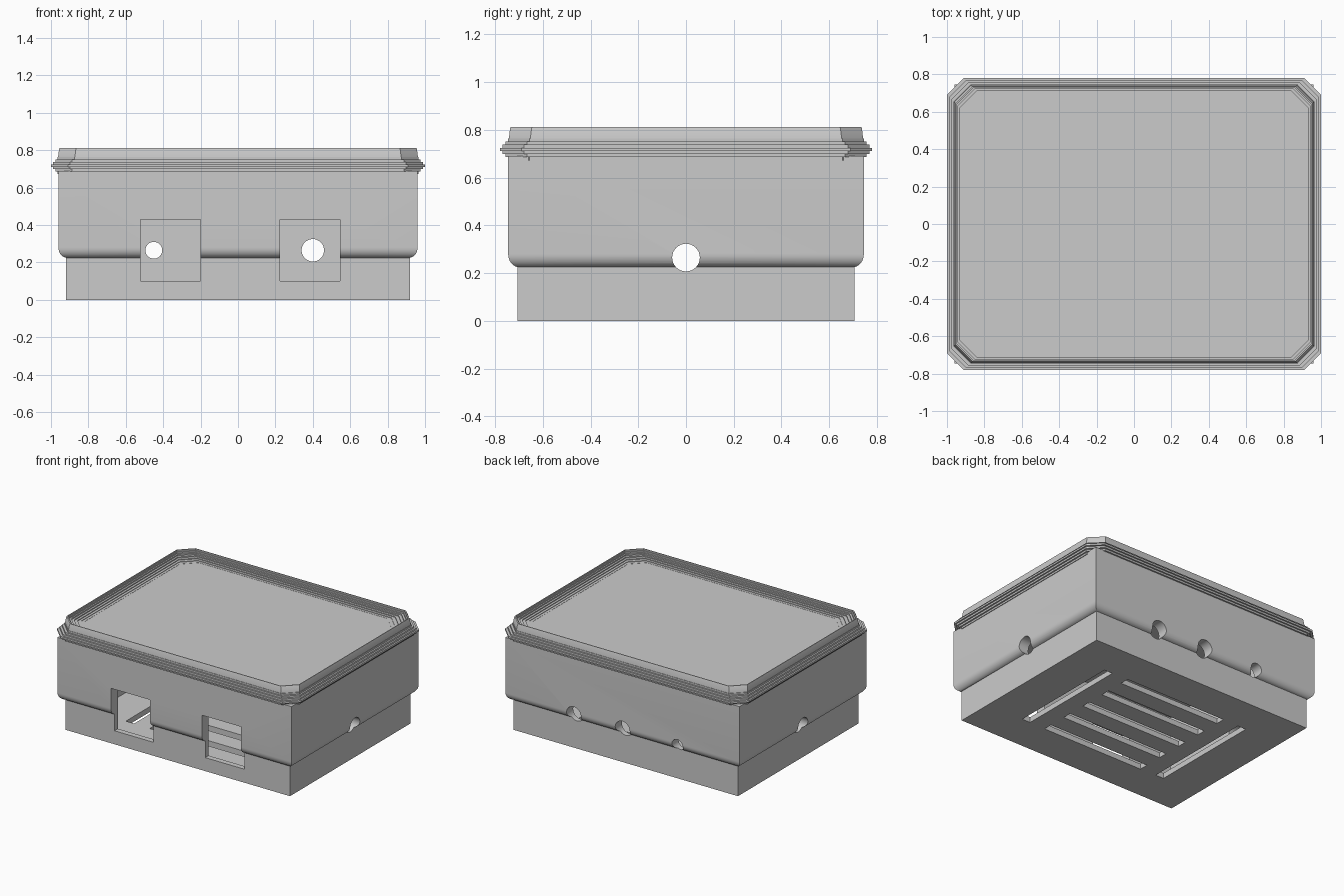
import bpy
import bmesh
from math import sin, cos, pi, radians
from mathutils import Matrix

default = bpy.data.objects.get("Cube")
if default:
    bpy.data.objects.remove(default, do_unlink=True)

grey = bpy.data.materials.new("plain grey")
grey.use_nodes = True
COLOUR = (0.6, 0.6, 0.6, 1)
grey.diffuse_color = COLOUR
grey.node_tree.nodes["Principled BSDF"].inputs["Base Color"].default_value = COLOUR


def make_object(name, bm):
    bmesh.ops.recalc_face_normals(bm, faces=bm.faces)
    mesh = bpy.data.meshes.new(name)
    bm.to_mesh(mesh)
    bm.free()
    mesh.materials.append(grey)
    obj = bpy.data.objects.new(name, mesh)
    bpy.context.collection.objects.link(obj)
    return obj


def outline(hx, hy, cut):
    """Rectangle outline, with cut corners when cut is above zero."""
    if cut == 0:
        return [(hx, hy), (-hx, hy), (-hx, -hy), (hx, -hy)]
    ax, ay = hx - cut, hy - cut
    return [(hx, ay), (ax, hy), (-ax, hy), (-hx, ay),
            (-hx, -ay), (-ax, -hy), (ax, -hy), (hx, -ay)]


def loft(name, hx, hy, profile, cut=0):
    """Stack outlines inset by each (inset, z) of the profile, capping both ends."""
    bm = bmesh.new()
    rings = [[bm.verts.new((x, y, z)) for x, y in outline(hx - inset, hy - inset, cut)]
             for inset, z in profile]
    for low, high in zip(rings, rings[1:]):
        for i in range(len(low)):
            j = (i + 1) % len(low)
            bm.faces.new((low[i], low[j], high[j], high[i]))
    bm.faces.new(rings[0])
    bm.faces.new(rings[-1])
    return make_object(name, bm)


def box(name, centre, size):
    bm = bmesh.new()
    bmesh.ops.create_cube(bm, size=1,
                          matrix=Matrix.Translation(centre) @ Matrix.Diagonal((*size, 1)))
    return make_object(name, bm)


def rod(name, centre, radius, length, axis):
    bm = bmesh.new()
    turn = Matrix.Rotation(pi / 2, 4, "Y" if axis == "X" else "X")
    bmesh.ops.create_cone(bm, cap_ends=True, segments=32, radius1=radius, radius2=radius,
                          depth=length, matrix=Matrix.Translation(centre) @ turn)
    return make_object(name, bm)


# Case body: narrow foot, rounded shoulder, tall upper wall
shoulder = [(0.045 * (1 - sin(a)), 0.225 + 0.055 * (1 - cos(a)))
            for a in (pi / 2 * i / 8 for i in range(1, 9))]
case = loft("case_body", 0.96, 0.745, [(0.04, 0), (0.04, 0.225)] + shoulder + [(0, 0.69)])

# Cavity, windows, cable holes and floor vents
cutters = [loft("cavity", 0.88, 0.665, [(0, 0.04), (0, 0.8)])]
for x in (-0.36, 0.385):
    cutters.append(box("front_window", (x, -0.7, 0.265), (0.32, 0.2, 0.33)))
for x, radius in ((-0.45, 0.045), (0, 0.06), (0.4, 0.06)):
    cutters.append(rod("back_hole", (x, 0.7, 0.265), radius, 0.2, "Y"))
for side in (-1, 1):
    cutters.append(rod("side_hole", (side * 0.92, 0, 0.265), 0.058, 0.2, "X"))
    cutters.append(box("long_vent", (side * 0.585, 0, 0), (0.068, 0.86, 0.2)))
for i in range(-2, 3):
    cutters.append(box("floor_vent", (0, i * 0.2, 0), (0.84, 0.068, 0.2)))

for cutter in cutters:
    cutter.hide_render = True
    mod = case.modifiers.new(cutter.name, "BOOLEAN")
    mod.operation = "DIFFERENCE"
    mod.solver = "EXACT"
    mod.object = cutter
graph = bpy.context.evaluated_depsgraph_get()
carved = bpy.data.meshes.new_from_object(case.evaluated_get(graph))
case.modifiers.clear()
case.data = carved
for cutter in cutters:
    bpy.data.objects.remove(cutter, do_unlink=True)

# Lid: stepped bulging edge, upright lip and a shallow stepped dish
RIBS = 7
PITCH = 0.092 / RIBS
profile = []
for i in range(RIBS):
    inset = 0.035 * abs(2 * i / (RIBS - 1) - 1)
    z = 0.672 + PITCH * i
    profile += [(inset, z), (inset, z + PITCH)]
profile += [(0.038, 0.764), (0.043, 0.805), (0.046, 0.812), (0.05, 0.812)]
STEPS = 7
for i in range(1, STEPS + 1):
    a = pi / 2 * i / STEPS
    inset = 0.05 + 0.085 * (1 - cos(a))
    profile += [(inset, profile[-1][1]), (inset, 0.812 - 0.05 * sin(a))]
lid = loft("lid", 1.0, 0.78, profile, cut=0.09)

# Soft shading on the rounded shoulder, crisp edges elsewhere
for obj in bpy.context.selected_objects:
    obj.select_set(False)
for obj in (case, lid):
    obj.select_set(True)
bpy.context.view_layer.objects.active = case
bpy.ops.object.shade_smooth_by_angle(angle=radians(25))
